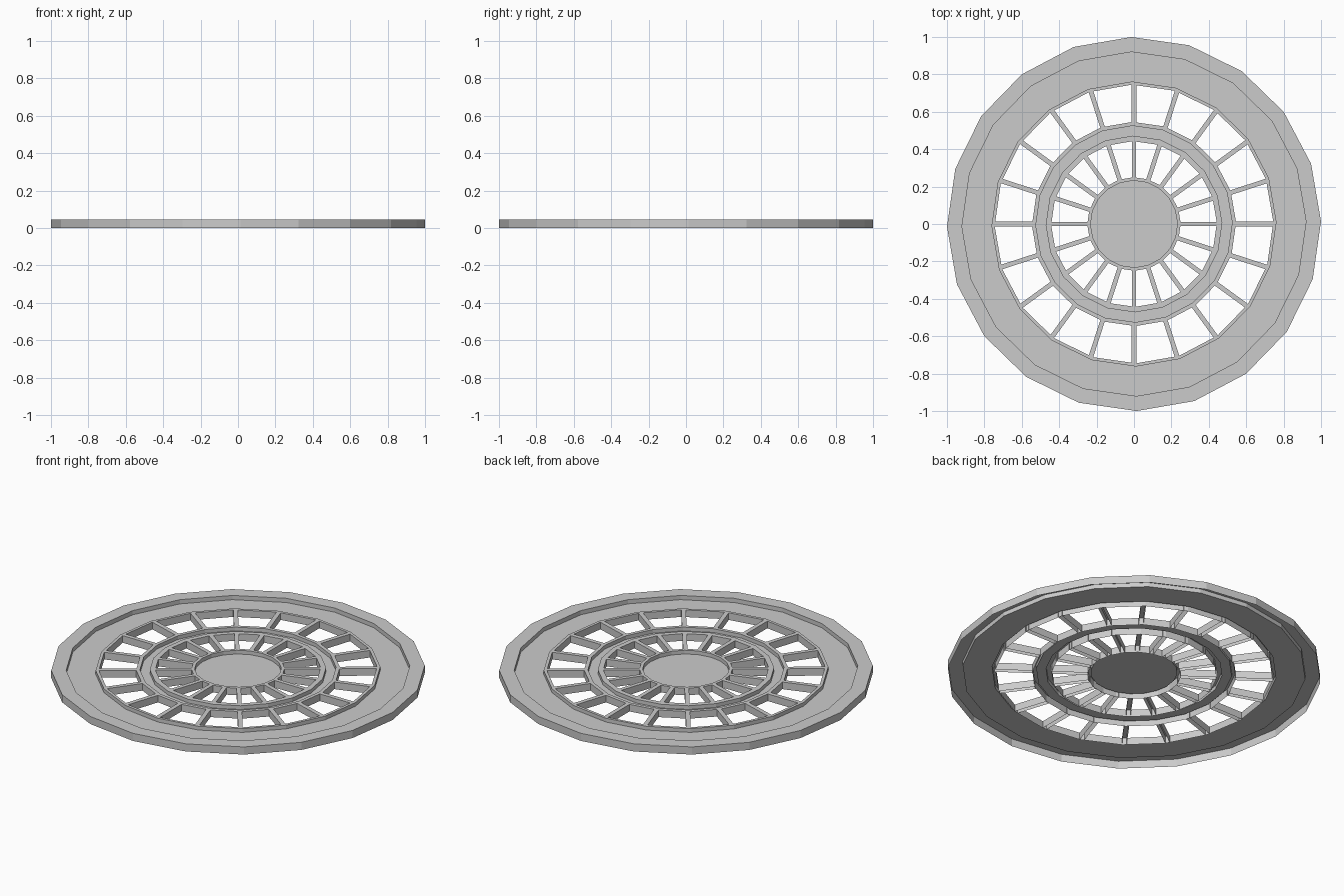
import bpy, bmesh, math

if "Cube" in bpy.data.objects:
    bpy.data.objects.remove(bpy.data.objects["Cube"])

SIDES = 20
TOP = 0.045      # outer rim height
LIP = 0.042      # raised edges and spokes
PANEL = 0.02     # recessed surfaces
TURN = math.radians(0.8)


def add_object(name, bm):
    bmesh.ops.recalc_face_normals(bm, faces=bm.faces)
    mesh = bpy.data.meshes.new(name)
    bm.to_mesh(mesh)
    bm.free()
    obj = bpy.data.objects.new(name, mesh)
    bpy.context.collection.objects.link(obj)
    return obj


def lathe(name, profile, cap=False):
    """Revolve an open (radius, z) profile into a faceted sheet."""
    bm = bmesh.new()
    rings = []
    for r, z in profile:
        rings.append([bm.verts.new((r * math.cos(TURN + 2 * math.pi * i / SIDES),
                                    r * math.sin(TURN + 2 * math.pi * i / SIDES), z))
                      for i in range(SIDES)])
    for a, b in zip(rings, rings[1:]):
        for i in range(SIDES):
            j = (i + 1) % SIDES
            bm.faces.new((a[i], a[j], b[j], b[i]))
    if cap:
        bm.faces.new(rings[-1])
    return add_object(name, bm)


def spokes(name, r0, r1, width):
    """Radial bars, open underneath like the rings."""
    bm = bmesh.new()
    section = [(-width / 2, 0), (-width / 2, LIP), (width / 2, LIP), (width / 2, 0)]
    for i in range(SIDES):
        a = 2 * math.pi * i / SIDES
        c, s = math.cos(a), math.sin(a)
        ends = [[bm.verts.new((r * c - t * s, r * s + t * c, z)) for t, z in section]
                for r in (r0, r1)]
        for k in range(3):
            bm.faces.new((ends[0][k], ends[0][k + 1], ends[1][k + 1], ends[1][k]))
    return add_object(name, bm)


# Outer rim with recessed panel and raised inner lip
lathe("outer_rim", [(1.0, 0), (1.0, TOP), (0.92, TOP), (0.92, PANEL),
                    (0.762, PANEL), (0.762, LIP), (0.745, LIP), (0.745, 0)])

# Middle ring with a channel between two lips
lathe("middle_ring", [(0.546, 0), (0.546, LIP), (0.525, LIP), (0.525, PANEL),
                      (0.472, PANEL), (0.472, LIP), (0.443, LIP), (0.443, 0)])

# Hub with raised edge and recessed disc
lathe("hub", [(0.25, 0), (0.25, LIP), (0.232, LIP), (0.232, PANEL)], cap=True)

# Two sets of spokes
spokes("outer_spokes", 0.543, 0.747, 0.025)
spokes("inner_spokes", 0.247, 0.445, 0.024)
